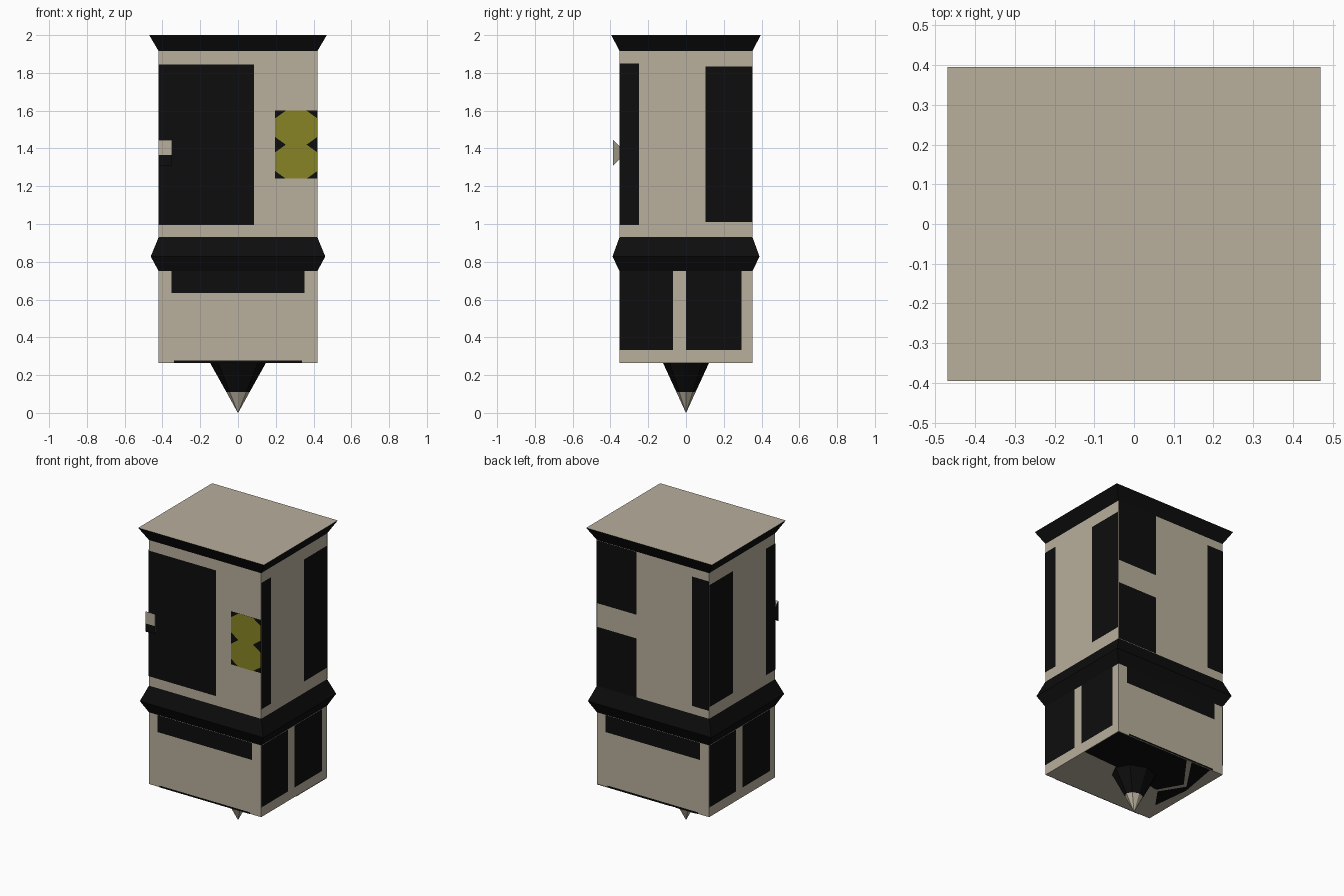
import bpy, bmesh, math
from mathutils import Vector

if "Cube" in bpy.data.objects:
    bpy.data.objects.remove(bpy.data.objects["Cube"])


def material(name, rgb):
    m = bpy.data.materials.new(name)
    m.diffuse_color = (*rgb, 1)
    m.use_nodes = True
    m.node_tree.nodes["Principled BSDF"].inputs["Base Color"].default_value = m.diffuse_color
    return m


TAN = material("tan", (0.48, 0.43, 0.335))
BLACK = material("black", (0.004, 0.004, 0.004))
OLIVE = material("olive_yellow", (0.25, 0.23, 0.018))
W, D = 0.42, 0.352          # half width and half depth of the cabinet


def finish(name, bm, mats):
    me = bpy.data.meshes.new(name)
    bm.to_mesh(me)
    bm.free()
    for m in mats:
        me.materials.append(m)
    ob = bpy.data.objects.new(name, me)
    bpy.context.collection.objects.link(ob)
    return ob


def loft(name, rings, band_mats, cap_mats=(0, 0)):
    """Skin a list of point rings; one material index per band."""
    bm = bmesh.new()
    vs = [[bm.verts.new(p) for p in r] for r in rings]
    n = len(rings[0])
    for k, mi in enumerate(band_mats):
        for i in range(n):
            j = (i + 1) % n
            f = bm.faces.new((vs[k][i], vs[k][j], vs[k + 1][j], vs[k + 1][i]))
            f.material_index = mi
    for ring, mi in zip((vs[0][::-1], vs[-1]), cap_mats):
        bm.faces.new(ring).material_index = mi
    bmesh.ops.recalc_face_normals(bm, faces=bm.faces)
    return finish(name, bm, [TAN, BLACK])


def rect_ring(hx, hy, z):
    return [(-hx, -hy, z), (hx, -hy, z), (hx, hy, z), (-hx, hy, z)]


# each side: outward normal and a map from (across, up) to space
SIDES = {
    "front": ((0, -1, 0), lambda a, b: (a, -D, b)),
    "back": ((0, 1, 0), lambda a, b: (a, D, b)),
    "right": ((1, 0, 0), lambda a, b: (W, a, b)),
    "left": ((-1, 0, 0), lambda a, b: (-W, a, b)),
    "bottom": ((0, 0, -1), lambda a, b: (a, b, 0.265)),
}


def plate(name, side, pts, mat, lift=0.003):
    """Thin painted plate lying just proud of one side."""
    n, place = SIDES[side]
    n = Vector(n)
    bm = bmesh.new()
    f = bm.faces.new([bm.verts.new(Vector(place(*p)) + n * lift) for p in pts])
    f.normal_update()
    if f.normal.dot(n) < 0:
        f.normal_flip()
    return finish(name, bm, [mat])


def rect(a0, a1, b0, b1):
    return [(a0, b0), (a1, b0), (a1, b1), (a0, b1)]


# cabinet: lower box, black waist moulding, upper box, black flared crown
loft("cabinet", [rect_ring(W, D, 0.265), rect_ring(W, D, 0.75),
                 rect_ring(0.462, 0.389, 0.828), rect_ring(W, D, 0.93),
                 rect_ring(W, D, 1.915), rect_ring(0.47, 0.395, 2.0)],
     [0, 1, 1, 0, 1])

# hanging point: black cone with tan tip
def cone_ring(t, z):
    return [(0.148 * t * math.cos(i * math.pi / 4),
             0.122 * t * math.sin(i * math.pi / 4), z) for i in range(8)]


loft("bottom_point", [cone_ring(0.005, 0.0), cone_ring(0.415, 0.11),
                      cone_ring(1, 0.265)], [0, 1])

# front door panel
plate("door_panel", "front", rect(-W, 0.085, 0.995, 1.845), BLACK)

# two eight-sided lamps on a black backing
plate("lamp_backing", "front", rect(0.197, W, 1.24, 1.6), BLACK)
for i, zc in enumerate((1.33, 1.51)):
    pts = [(0.308 + x, zc + z) for x, z in
           ((-0.055, -0.09), (0.055, -0.09), (0.111, -0.05), (0.111, 0.05),
            (0.055, 0.09), (-0.055, 0.09), (-0.111, 0.05), (-0.111, -0.05))]
    plate(f"lamp_{i + 1}", "front", pts, OLIVE, 0.006)

# back panels and corner strip
plate("back_panel_upper", "back", rect(0.12, W, 1.49, 1.915), BLACK)
plate("back_panel_lower", "back", rect(0.12, W, 0.93, 1.33), BLACK)
plate("back_corner_strip", "back", rect(-W, -0.295, 0.985, 1.86), BLACK)

# drawer bars and base lines, front and back
for side in ("front", "back"):
    plate(side + "_bar", side, rect(-0.353, 0.353, 0.635, 0.75), BLACK)
    plate(side + "_base_line", side, rect(-0.34, 0.34, 0.265, 0.277), BLACK)

# side panels: upper ones mirrored, lower ones turned half round
for side, s in (("right", 1), ("left", -1)):
    plate(side + "_narrow_strip", side, rect(-D, -0.25, 0.995, 1.85), BLACK)
    plate(side + "_wide_strip", side, rect(0.102, D, 1.01, 1.835), BLACK)
    plate(side + "_lower_panel_a", side, rect(-D * s, -0.07 * s, 0.332, 0.75), BLACK)
    plate(side + "_lower_panel_b", side, rect(0, 0.295 * s, 0.332, 0.75), BLACK)

# dark patches under the cabinet
plate("underside_patch", "bottom",
      [(W, 0.025), (W, D), (-0.13, D), (-0.31, 0.11), (-0.22, -0.05), (0, 0)], BLACK)
plate("underside_side_patch", "bottom",
      [(-0.17, D), (-0.32, D), (-0.37, 0.06), (-0.34, -0.2), (-0.24, -0.06),
       (-0.34, 0.1)], BLACK)

# door handle flaring outward: tan upper half, black lower front
def handle_ring(y, x0, x1, lo, mid, hi):
    return [(x0, y, lo), (x1, y, lo), (x1, y, mid), (x1, y, hi),
            (x0, y, hi), (x0, y, mid)]


handle = loft("door_handle",
              [handle_ring(-0.386, -W, -0.35, 1.31, 1.365, 1.445),
               handle_ring(-0.35, -W, -0.37, 1.345, 1.375, 1.41)], [0])
for f in handle.data.polygons:
    if f.normal.x < -0.5 or f.normal.z < -0.5:
        f.material_index = 1
plate("handle_lower_front", "front", rect(-W, -0.35, 1.31, 1.365), BLACK, 0.037)
